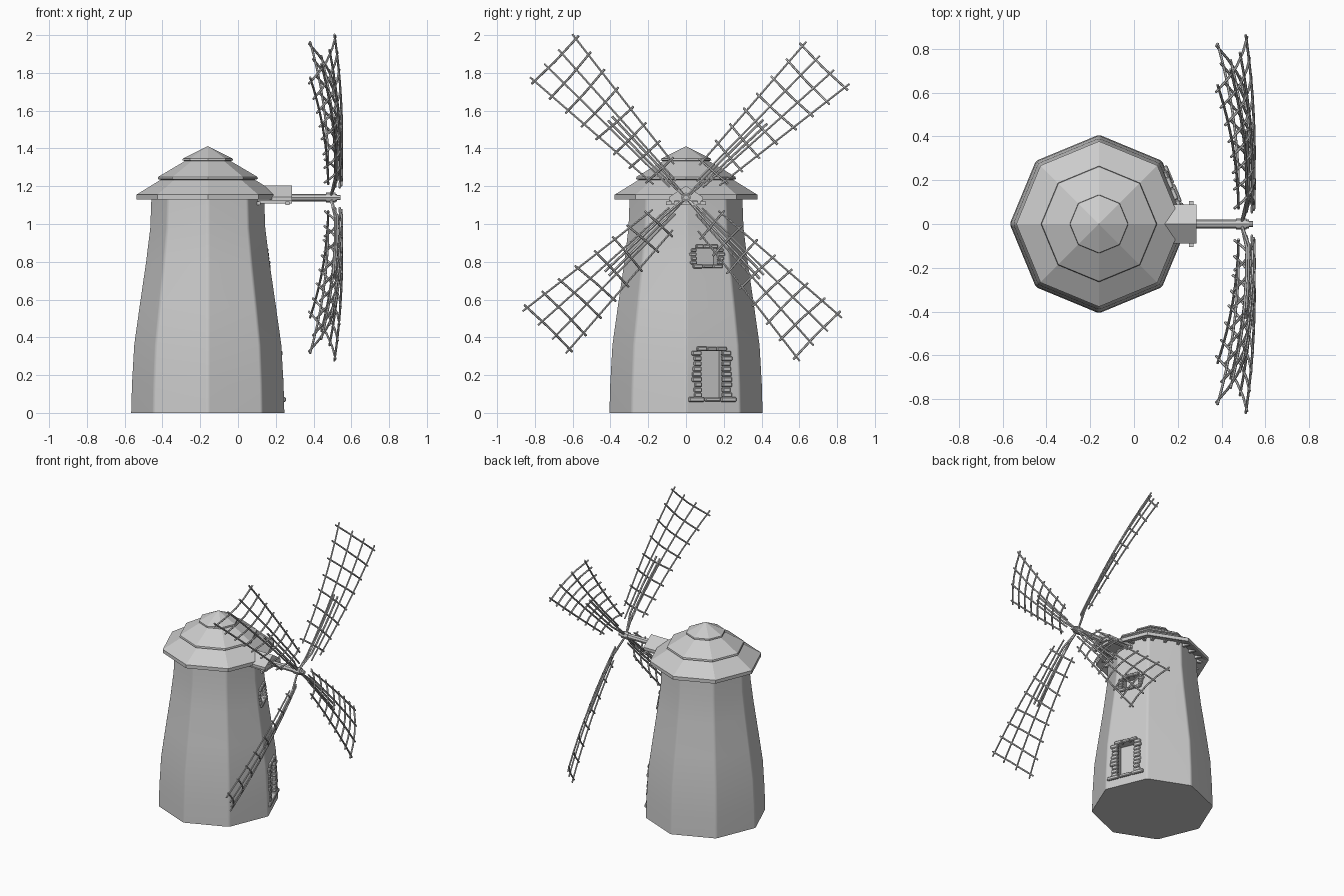
import bpy, bmesh, math, random
from mathutils import Vector, Matrix

if "Cube" in bpy.data.objects:
    bpy.data.objects.remove(bpy.data.objects["Cube"])

random.seed(4)
CX = -0.16                      # tower axis
HUB_Z = 1.14
FACE = math.radians(22.5)       # wall that carries door and window

grey = bpy.data.materials.new("plain_grey")
grey.diffuse_color = (0.6, 0.6, 0.6, 1)
grey.use_nodes = True
grey.node_tree.nodes["Principled BSDF"].inputs["Base Color"].default_value = grey.diffuse_color


def finish(bm, name):
    bmesh.ops.recalc_face_normals(bm, faces=bm.faces)
    me = bpy.data.meshes.new(name)
    bm.to_mesh(me)
    bm.free()
    ob = bpy.data.objects.new(name, me)
    bpy.context.collection.objects.link(ob)
    me.materials.append(grey)
    return ob


def activate(ob):
    bpy.ops.object.select_all(action='DESELECT')
    ob.select_set(True)
    bpy.context.view_layer.objects.active = ob


def lathe(profile, name, n=8, round_corners=0.0):
    """Closed octagonal body from (radius, z) pairs, bottom to top."""
    bm = bmesh.new()
    rings = []
    for r, z in profile:
        rings.append([bm.verts.new((CX + r * math.cos(math.tau * i / n),
                                    r * math.sin(math.tau * i / n), z)) for i in range(n)])
    corners = []
    for a, b in zip(rings, rings[1:]):
        for i in range(n):
            j = (i + 1) % n
            bm.faces.new((a[i], a[j], b[j], b[i]))
            corners.append(bm.edges.get((a[i], b[i])))
    bm.faces.new(rings[0])
    bm.faces.new(rings[-1])
    if round_corners:
        bmesh.ops.recalc_face_normals(bm, faces=bm.faces)
        bmesh.ops.bevel(bm, geom=corners, offset=round_corners, segments=2,
                        profile=0.5, affect='EDGES')
    bmesh.ops.remove_doubles(bm, verts=bm.verts, dist=0.0004)
    return finish(bm, name)


def add_box(bm, mat, size, bevel=0.0):
    """Box of given size placed by a matrix, optionally with chipped edges."""
    vs = bmesh.ops.create_cube(bm, size=1, matrix=mat @ Matrix.Diagonal((*size, 1)))['verts']
    if bevel:
        edges = list({e for v in vs for e in v.link_edges})
        bmesh.ops.bevel(bm, geom=edges, offset=bevel, segments=1, affect='EDGES')


def on_wall(s, d, z):
    """Frame on the door wall: s sideways, d out from the axis, z up."""
    return (Matrix.Translation((CX, 0, 0)) @ Matrix.Rotation(FACE, 4, 'Z')
            @ Matrix.Translation((d, s - 0.006, z)))


# Tower, corners slightly rounded
tower = lathe([(0.408, 0), (0.404, 0.15), (0.392, 0.36), (0.364, 0.56), (0.329, 0.8),
               (0.307, 0.98), (0.3, 1.17)], "tower", round_corners=0.012)

# Door and window recesses
for d, z, size in ((0.375, 0.205, (0.12, 0.13, 0.25)), (0.305, 0.83, (0.12, 0.125, 0.09))):
    bm = bmesh.new()
    add_box(bm, on_wall(0, d, z), size)
    cutter = finish(bm, "recess_cutter")
    cutter.hide_render = True
    activate(tower)
    mod = tower.modifiers.new("recess", 'BOOLEAN')
    mod.operation, mod.object, mod.solver = 'DIFFERENCE', cutter, 'EXACT'
    bpy.ops.object.modifier_apply(modifier="recess")
    bpy.data.objects.remove(cutter)
activate(tower)
bpy.ops.object.shade_smooth_by_angle(angle=math.radians(35))
weighted = tower.modifiers.new("flat_walls", 'WEIGHTED_NORMAL')
weighted.keep_sharp = True
bpy.ops.object.modifier_apply(modifier="flat_walls")


def stone_frame(name, z0, z1, inner, jamb, sill, lintel, rows, wall):
    """Stacked stone jambs with a sill and lintel; wall(z) is the wall distance."""
    bm = bmesh.new()
    h = (z1 - z0) / rows
    for side in (-1, 1):
        for k in range(rows):
            z = z0 + h * (k + 0.5)
            w = jamb * random.uniform(0.75, 1.1)
            add_box(bm, on_wall(side * (inner + w / 2), wall(z), z),
                    (random.uniform(0.024, 0.034), w, h * 0.92), 0.005)
    for z, width in ((z0 - 0.009, sill), (z1 + 0.009, lintel)):
        for k in range(3):
            add_box(bm, on_wall((k - 1) * width / 3, wall(z), z),
                    (0.036, width / 3.1, random.uniform(0.018, 0.025)), 0.005)
    return finish(bm, name)


stone_frame("door_frame", 0.08, 0.33, 0.06, 0.052, 0.275, 0.17, 9,
            lambda z: 0.375 - 0.035 * z)
stone_frame("window_frame", 0.785, 0.872, 0.06, 0.038, 0.17, 0.125, 4,
            lambda z: 0.303 - 0.12 * (z - 0.8))

# Three-tier roof
lathe([(0.28, 1.162), (0.37, 1.13), (0.378, 1.13), (0.378, 1.155), (0.25, 1.234),
       (0.265, 1.238), (0.262, 1.25), (0.12, 1.334), (0.134, 1.336), (0.132, 1.346),
       (0.0, 1.412)], "roof")

# Rafter ends under the eaves
bm = bmesh.new()
for k in range(8):
    for s in (-0.09, 0, 0.09):
        add_box(bm, Matrix.Translation((CX, 0, 0)) @ Matrix.Rotation(FACE + k * math.pi / 4, 4, 'Z')
                @ Matrix.Translation((0.3, s, 1.143)), (0.05, 0.018, 0.02))
finish(bm, "rafter_ends")

# Gabled shaft housing
bm = bmesh.new()
section = [(-0.09, 1.122), (0.09, 1.122), (0.09, 1.142), (0, 1.203), (-0.09, 1.142)]
ends = [[bm.verts.new((x, y, z)) for y, z in section] for x in (0.08, 0.285)]
for i in range(5):
    j = (i + 1) % 5
    bm.faces.new((ends[0][i], ends[0][j], ends[1][j], ends[1][i]))
for e in ends:
    bm.faces.new(e)
finish(bm, "shaft_housing")

# Beams carrying the housing
bm = bmesh.new()
for y in (-0.07, 0.07):
    add_box(bm, Matrix.Translation((0.185, y, 1.117)), (0.2, 0.02, 0.016))
for x in (0.11, 0.262):
    add_box(bm, Matrix.Translation((x, 0, 1.11)), (0.02, 0.21, 0.018))
finish(bm, "housing_beams")

# Wind shaft and hub
bm = bmesh.new()
for x0, x1, r in ((0.2, 0.525, 0.02), (0.465, 0.515, 0.026), (0.52, 0.543, 0.014)):
    bmesh.ops.create_cone(bm, cap_ends=True, segments=8, radius1=r, radius2=r, depth=x1 - x0,
                          matrix=Matrix.Translation(((x0 + x1) / 2, 0, HUB_Z))
                          @ Matrix.Rotation(math.pi / 2, 4, 'Y'))
finish(bm, "wind_shaft")


# Sails: bowed and twisted lattices of thin poles
def sail_point(ang, u, t):
    v = (0.06 + 0.092 * u) * t
    if t > 0:                                   # leading side is a little wider and longer
        v *= 1 + 0.06 * u
        u *= 1 + 0.01 * t
    c, s = math.cos(ang), math.sin(ang)
    lead = 0.54 + 0.06 * u - 0.085 * u * u
    trail = 0.475 + 0.035 * u - 0.122 * u * u
    x = trail + (lead - trail) * (t + 1) / 2 + 0.018 * (1 - t * t)
    return Vector((x, u * c + v * s, HUB_Z + u * s - v * c))


def poles(name, paths, radius):
    cu = bpy.data.curves.new(name, 'CURVE')
    cu.dimensions = '3D'
    cu.bevel_depth, cu.bevel_resolution, cu.use_fill_caps = radius, 1, True
    for path in paths:
        sp = cu.splines.new('POLY')
        sp.points.add(len(path) - 1)
        for p, co in zip(sp.points, path):
            p.co = (*co, 1)
    cu.materials.append(grey)
    ob = bpy.data.objects.new(name, cu)
    bpy.context.collection.objects.link(ob)
    activate(ob)
    bpy.ops.object.convert(target='MESH')
    bpy.ops.object.shade_smooth_by_angle(angle=math.radians(50))


for k in range(4):
    ang = math.radians(43.8 + 90 * k)
    paths = []
    for t in (-1, -1 / 3, 1 / 3, 1):            # long poles
        u0 = 0.17 if abs(t) == 1 else 0.1
        paths.append([sail_point(ang, u0 + (1.03 - u0) * i / 8, t) for i in range(9)])
    for i in range(8):                          # cross poles
        u = 0.2 + 0.8 * i / 7
        T = 1 + 0.02 / (0.06 + 0.092 * u)
        skew = random.uniform(-0.005, 0.005) if i < 7 else 0
        paths.append([sail_point(ang, u + skew * j, T * j / 2) for j in (-2, -1, 0, 1, 2)])
    poles(f"sail_lattice_{k + 1}", paths, 0.006)
    stocks = [[Vector((0.49, 0, HUB_Z))] + [sail_point(ang, u, t) - Vector((0.01, 0, 0))
                                            for u in (0.15, 0.35, 0.58)] for t in (-0.13, 0.13)]
    poles(f"sail_stock_{k + 1}", stocks, 0.007)
